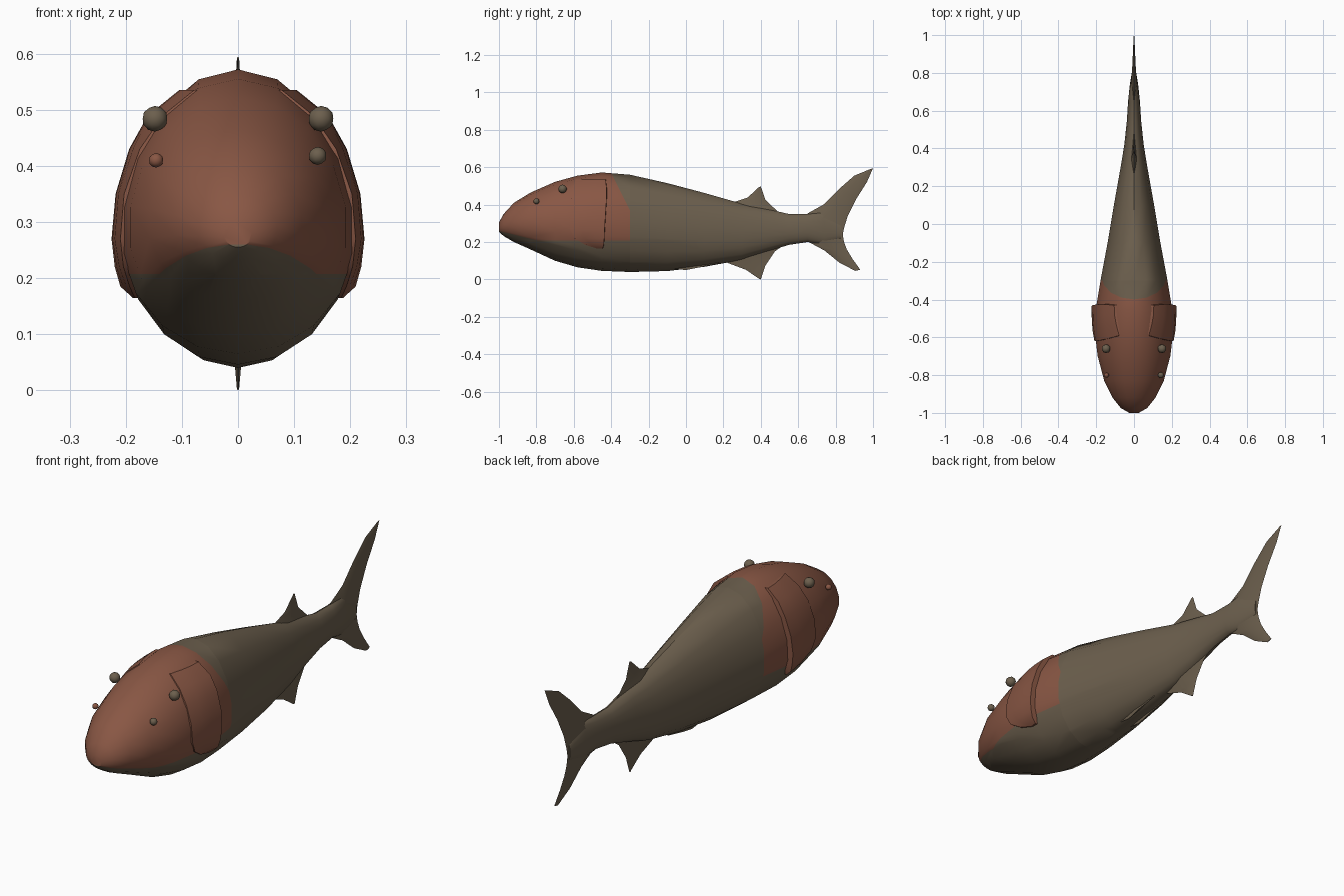
import bpy, bmesh, math
from mathutils import Vector

cube = bpy.data.objects.get("Cube")
if cube:
    bpy.data.objects.remove(cube)


def material(name, rgb):
    m = bpy.data.materials.new(name)
    m.use_nodes = True
    m.diffuse_color = (*rgb, 1)
    m.node_tree.nodes["Principled BSDF"].inputs["Base Color"].default_value = (*rgb, 1)
    return m


RED = material("rust red", (0.25, 0.095, 0.058))
BROWN = material("olive brown", (0.15, 0.115, 0.075))


def finish(bm, name, mats, angle=35):
    bmesh.ops.recalc_face_normals(bm, faces=bm.faces)
    me = bpy.data.meshes.new(name)
    bm.to_mesh(me)
    bm.free()
    ob = bpy.data.objects.new(name, me)
    bpy.context.collection.objects.link(ob)
    for m in mats:
        me.materials.append(m)
    bpy.ops.object.select_all(action='DESELECT')
    ob.select_set(True)
    bpy.context.view_layer.objects.active = ob
    bpy.ops.object.shade_smooth_by_angle(angle=math.radians(angle))
    return ob


def loft(bm, rows, closed=True, caps=True):
    rings = [[bm.verts.new(p) for p in r] for r in rows]
    n = len(rings[0])
    for a, b in zip(rings, rings[1:]):
        for i in range(n if closed else n - 1):
            j = (i + 1) % n
            bm.faces.new((a[i], a[j], b[j], b[i]))
    if caps:
        bm.faces.new(rings[0])
        bm.faces.new(rings[-1])


# Body stations: y, half width, top z, bottom z
BODY = [(-1, .025, .305, .255), (-.975, .07, .35, .232), (-.92, .115, .41, .20), (-.83, .16, .465, .16),
        (-.7, .195, .522, .10), (-.58, .21, .555, .065), (-.45, .205, .572, .046), (-.3, .18, .56, .04),
        (-.1, .142, .515, .045), (.1, .108, .462, .068), (.3, .072, .405, .105), (.42, .052, .38, .145),
        (.55, .038, .35, .185), (.65, .032, .35, .20), (.74, .022, .365, .185), (.83, .007, .29, .22)]
WAIST = .44


def lerp_table(table, t):
    for a, b in zip(table, table[1:]):
        if t <= b[0]:
            k = max(0, (t - a[0]) / (b[0] - a[0]))
            return [p + (q - p) * k for p, q in zip(a, b)][1:]
    return table[-1][1:]


def body_x(y, z):
    w, top, bot = lerp_table(BODY, y)
    zc = bot + WAIST * (top - bot)
    r = (z - zc) / ((top if z > zc else bot) - zc)
    return w * math.sqrt(max(0.02, 1 - r * r))


rows = []
for y, w, top, bot in BODY:
    zc = bot + WAIST * (top - bot)
    ring = []
    for i in range(18):
        a = math.tau * i / 18
        c = math.cos(a)
        ring.append((w * math.sin(a), y, zc + c * ((top - zc) if c > 0 else (zc - bot))))
    rows.append(ring)
bm = bmesh.new()
loft(bm, rows)

# Head colour: cut along the jaw and rear edge planes, then colour the inside
PLANES = [(Vector((0, -1, .26)), Vector((0, -.25, -1))), (Vector((0, 0, .207)), Vector((0, 0, -1))),
          (Vector((0, -.4, .57)), Vector((0, 1, .5))), (Vector((0, -.3, 0)), Vector((0, 1, 0)))]
for co, no in PLANES:
    front = [f for f in bm.faces if f.calc_center_median().y < -.15]
    geom = front + list({e for f in front for e in f.edges}) + list({v for f in front for v in f.verts})
    bmesh.ops.bisect_plane(bm, geom=geom, plane_co=co, plane_no=no)
for f in bm.faces:
    c = f.calc_center_median()
    f.material_index = int(all((c - co).dot(no) < 0 for co, no in PLANES))
finish(bm, "body", [BROWN, RED])

# Gill covers: raised flaps, height z -> front y, rear y
FLAP = [(.165, -.475, -.445), (.185, -.54, -.44), (.22, -.595, -.437), (.27, -.62, -.435),
        (.35, -.62, -.43), (.43, -.615, -.425), (.49, -.605, -.425), (.535, -.59, -.43)]
for side, s in (("left", 1), ("right", -1)):
    rows = []
    for i, (z, y0, y1) in enumerate(FLAP):
        lift = .004 if i in (0, len(FLAP) - 1) else .018
        row = [(s * (body_x(y0, z) - .01), y0, z)]
        for k in (0, .33, .67, 1):
            y = y0 + (y1 - y0) * k
            row.append((s * (body_x(y, z) + .005 + lift * k), y, z))
        row.append((s * (body_x(y1, z) - .015), y1 + .002, z))
        rows.append(row)
    bm = bmesh.new()
    loft(bm, rows)
    finish(bm, side + "_gill_cover", [RED])


# Fins: rows of leading y, z, trailing y, z, half thickness
def fin(name, spans, x=0):
    bm = bmesh.new()
    loft(bm, [[(x, y0, z0), (x + t, y0 * .6 + y1 * .4, z0 * .6 + z1 * .4), (x, y1, z1),
               (x - t, y0 * .6 + y1 * .4, z0 * .6 + z1 * .4)] for y0, z0, y1, z1, t in spans])
    return finish(bm, name, [BROWN], 50)


fin("tail_fin", [(.985, .59, 1, .595, .002), (.9, .555, .967, .52, .005), (.82, .485, .91, .43, .008),
                 (.74, .403, .865, .34, .012), (.65, .353, .845, .275, .018), (.62, .28, .838, .24, .02),
                 (.66, .198, .845, .2, .016), (.74, .155, .86, .16, .01), (.82, .09, .89, .11, .006),
                 (.905, .046, .932, .052, .002)])
fin("dorsal_fin", [(.2, .395, .53, .33, .018), (.26, .415, .475, .378, .012),
                   (.33, .438, .425, .425, .007), (.388, .492, .4, .497, .002)])
fin("anal_fin", [(.17, .11, .56, .21, .018), (.24, .082, .475, .15, .012),
                 (.32, .052, .425, .075, .007), (.39, .004, .4, 0, .002)])
for side, s in (("left", 1), ("right", -1)):
    fin(side + "_pelvic_fin", [(-.08, .06, .2, .11, .008), (0, .05, .17, .085, .004)], s * .03)


# Eyes and nostrils
def ball(name, loc, r, mat):
    bm = bmesh.new()
    bmesh.ops.create_icosphere(bm, subdivisions=2, radius=r)
    bmesh.ops.translate(bm, verts=bm.verts, vec=loc)
    finish(bm, name, [mat], 60)


for side, s in (("left", 1), ("right", -1)):
    ball(side + "_eye", (s * .148, -.66, .484), .023, BROWN)
ball("left_nostril", (.142, -.8, .418), .016, BROWN)
ball("right_nostril", (-.146, -.8, .41), .013, RED)
